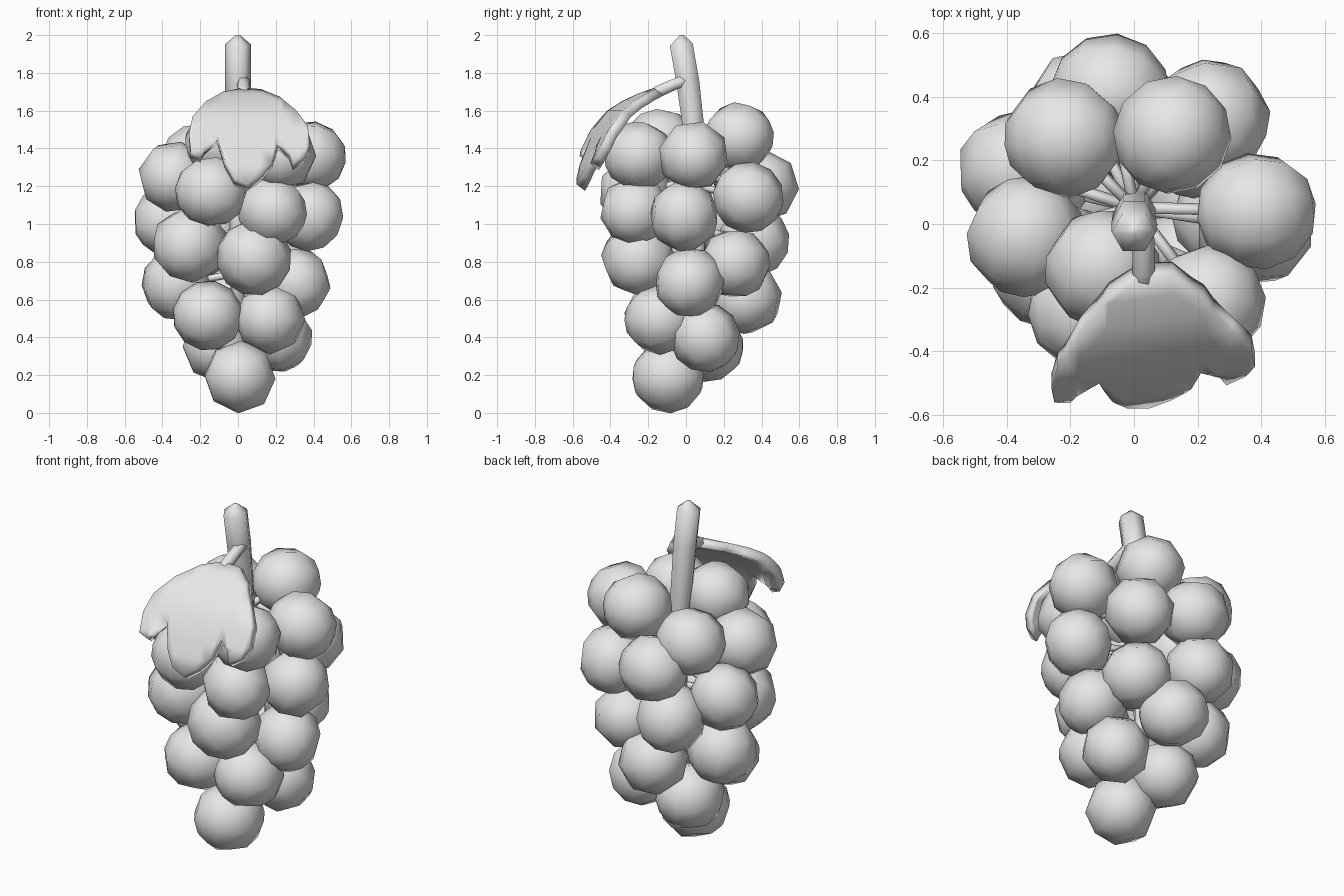
import bpy, bmesh, random
from math import cos, sin, tau
from mathutils import Vector, Euler

random.seed(4)
default_cube = bpy.data.objects.get("Cube")
if default_cube:
    bpy.data.objects.remove(default_cube, do_unlink=True)

# One plain grey for everything
grey = bpy.data.materials.new("plain_grey")
grey.use_nodes = True
colour = (0.8, 0.8, 0.8, 1)
grey.diffuse_color = colour
grey.node_tree.nodes["Principled BSDF"].inputs["Base Color"].default_value = colour


def finish(bm, name):
    """Turn a bmesh into a smooth shaded object."""
    bmesh.ops.recalc_face_normals(bm, faces=bm.faces)
    mesh = bpy.data.meshes.new(name)
    bm.to_mesh(mesh)
    bm.free()
    mesh.materials.append(grey)
    mesh.polygons.foreach_set("use_smooth", [True] * len(mesh.polygons))
    obj = bpy.data.objects.new(name, mesh)
    bpy.context.scene.collection.objects.link(obj)


def tube(name, path, radii, sides=6):
    """Sweep a polygon ring along a path, closing both ends."""
    bm = bmesh.new()
    points = [Vector(p) for p in path]
    rings = []
    for i, point in enumerate(points):
        ahead = points[min(i + 1, len(points) - 1)]
        behind = points[max(i - 1, 0)]
        along = (ahead - behind).normalized()
        guide = Vector((1, 0, 0)) if abs(along.x) < 0.8 else Vector((0, 1, 0))
        up = along.cross(guide).normalized()
        side = up.cross(along)
        angles = [tau * k / sides for k in range(sides)]
        rings.append([bm.verts.new(point + radii[i] * (side * cos(a) + up * sin(a))) for a in angles])
    for low, high in zip(rings, rings[1:]):
        for k in range(sides):
            n = (k + 1) % sides
            bm.faces.new((low[k], low[n], high[n], high[k]))
    bm.faces.new(rings[0])
    bm.faces.new(rings[-1])
    finish(bm, name)


# Grapes: x, y, z of the centre and radius, from the top of the bunch to the tip
grapes = [
    (.12, .28, 1.46, .187), (-.1, -.14, 1.43, .185), (.23, -.25, 1.36, .185),
    (.385, .04, 1.36, .19), (-.22, .27, 1.34, .19), (-.34, -.04, 1.25, .19),
    (-.14, -.27, 1.17, .195), (-.075, .41, 1.2, .19), (.24, .33, 1.14, .19),
    (.18, -.27, 1.07, .187), (.38, -.01, 1.04, .187), (-.37, .17, 1.02, .187),
    (-.155, .36, .91, .19), (-.255, -.13, .89, .203), (.085, -.25, .82, .2),
    (.2, .26, .79, .187), (.305, .02, .69, .187), (-.325, .13, .68, .19),
    (-.01, .32, .605, .19), (-.16, -.14, .515, .187), (.17, -.14, .495, .187),
    (.21, .1, .4, .187), (-.11, .12, .35, .187), (.01, -.095, .19, .193),
]
for number, (x, y, z, radius) in enumerate(grapes, 1):
    centre = Vector((x, y, z))
    bm = bmesh.new()
    bmesh.ops.create_uvsphere(bm, u_segments=8, v_segments=6, radius=radius)
    spin = Euler([random.uniform(0, tau) for axis in "xyz"]).to_matrix()
    for v in bm.verts:
        v.co = spin @ v.co + centre
    finish(bm, f"grape_{number}")
    # Short stalk from the main stem to the grape
    root = Vector((0, .05, min(z + .06, 1.35)))
    tube(f"grape_stalk_{number}", [root, root.lerp(centre, .8)], [.02, .02], 5)

# Main stem, leaning forward at the top and running down inside the bunch
tube("main_stem",
     [(0, .05, .3), (0, .06, .9), (.01, .045, 1.4), (0, .035, 1.55), (0, .01, 1.75),
      (0, -.025, 1.95), (0, -.022, 2.0)],
     [.03, .045, .06, .066, .07, .07, .012])

# Leaf stalk
tube("leaf_stalk",
     [(.03, .02, 1.77), (.03, -.06, 1.74), (.03, -.15, 1.7), (.03, -.24, 1.65)],
     [.032, .034, .036, .02])

# Leaf: lobed outline as seen from the front, then bent along a curve
outline = [
    (.02, 1.72), (.12, 1.715), (.22, 1.675), (.31, 1.6), (.37, 1.52), (.38, 1.42),
    (.35, 1.36), (.29, 1.32), (.27, 1.38), (.21, 1.43), (.18, 1.33), (.12, 1.26),
    (.05, 1.21), (-.02, 1.24), (-.07, 1.33), (-.11, 1.46), (-.18, 1.4), (-.2, 1.36),
    (-.25, 1.38), (-.26, 1.48), (-.24, 1.57), (-.17, 1.65), (-.08, 1.7),
]
bend = [(1.2, -.59), (1.31, -.555), (1.4, -.515), (1.5, -.465), (1.6, -.385),
        (1.65, -.315), (1.69, -.24), (1.72, -.17)]


def leaf_depth(x, z):
    for (z0, y0), (z1, y1) in zip(bend, bend[1:]):
        if z <= z1 + 1e-4:
            return y0 + (y1 - y0) * (z - z0) / (z1 - z0) + .15 * x


bm = bmesh.new()
bm.faces.new([bm.verts.new((x, 0, z)) for x, z in outline])
bmesh.ops.triangulate(bm, faces=bm.faces)
for z, depth in bend[1:-1]:
    bmesh.ops.bisect_plane(bm, geom=bm.verts[:] + bm.edges[:] + bm.faces[:],
                           plane_co=(0, 0, z), plane_no=(0, 0, 1))
for v in bm.verts:
    v.co.y = leaf_depth(v.co.x, v.co.z)
# Give the leaf its thickness towards the bunch
back = bmesh.ops.extrude_face_region(bm, geom=bm.faces[:], use_keep_orig=True)
for item in back["geom"]:
    if isinstance(item, bmesh.types.BMVert):
        item.co += Vector((0, .045, -.035))
finish(bm, "leaf")
